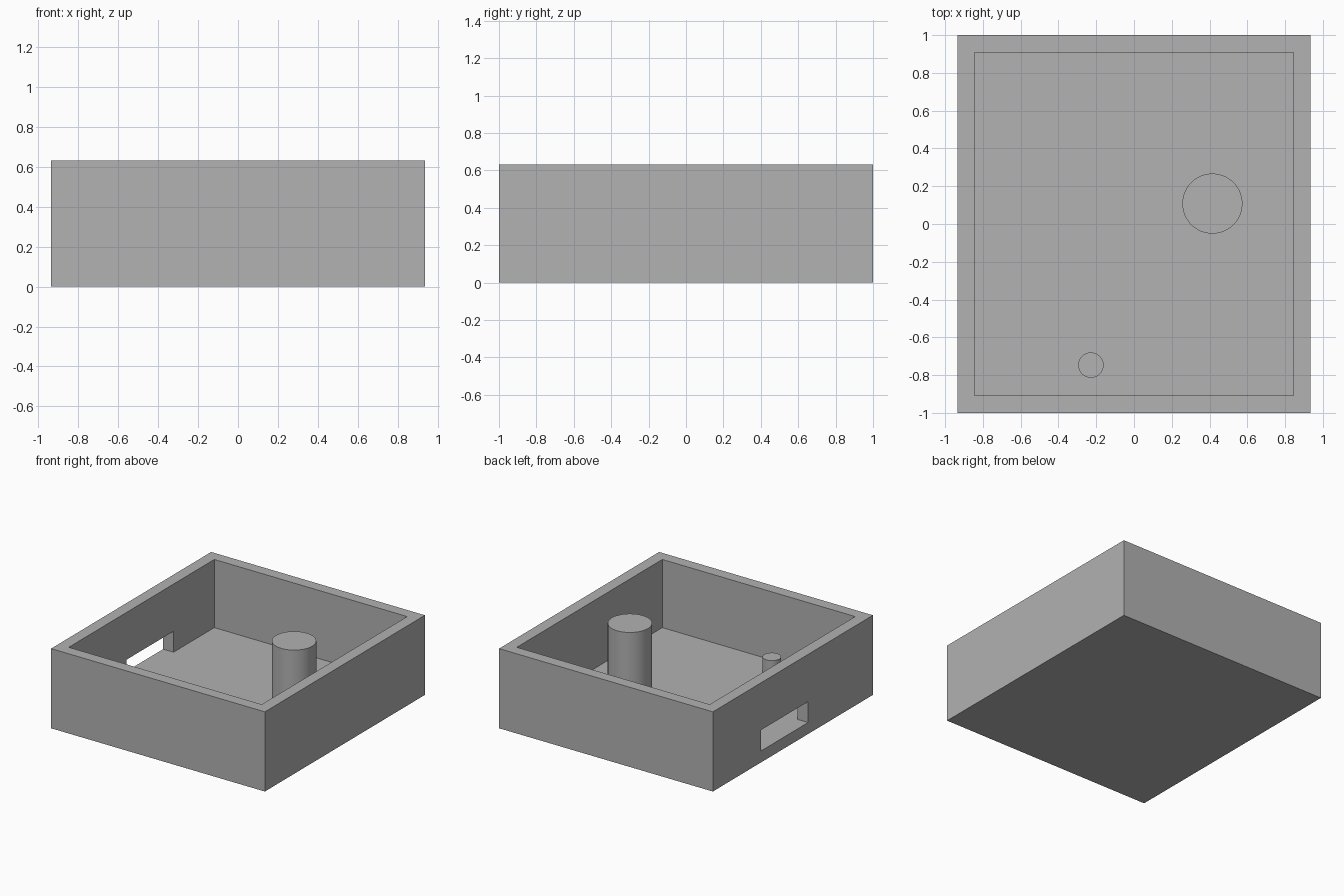
import bpy

cube = bpy.data.objects.get("Cube")
if cube:
    bpy.data.objects.remove(cube, do_unlink=True)

# Overall sizes
HALF_X, HALF_Y, HEIGHT = 0.935, 1.0, 0.63
WALL, FLOOR = 0.091, 0.091

grey = bpy.data.materials.new("plain grey")
grey.use_nodes = True
GREY = (0.445, 0.445, 0.445, 1)
grey.diffuse_color = GREY
for node in grey.node_tree.nodes:
    if node.type == 'BSDF_PRINCIPLED':
        node.inputs["Base Color"].default_value = GREY


def box(name, low, high):
    """Axis-aligned box between two corners."""
    centre = [(a + b) / 2 for a, b in zip(low, high)]
    bpy.ops.mesh.primitive_cube_add(size=1, location=centre)
    ob = bpy.context.object
    ob.name = name
    ob.scale = [b - a for a, b in zip(low, high)]
    bpy.ops.object.transform_apply(location=True, rotation=False, scale=True)
    ob.data.materials.append(grey)
    return ob


def cut(target, cutter):
    """Subtract the cutter from the target, then discard it."""
    cutter.hide_render = True
    mod = target.modifiers.new("cut", 'BOOLEAN')
    mod.operation = 'DIFFERENCE'
    mod.solver = 'EXACT'
    mod.object = cutter
    bpy.context.view_layer.objects.active = target
    bpy.ops.object.modifier_apply(modifier=mod.name)
    bpy.data.objects.remove(cutter, do_unlink=True)


def post(name, x, y, radius, top):
    """Round post standing in the tray, sunk slightly into its floor."""
    bottom = FLOOR - 0.02
    bpy.ops.mesh.primitive_cylinder_add(
        vertices=64, radius=radius, depth=top - bottom,
        location=(x, y, (top + bottom) / 2))
    ob = bpy.context.object
    ob.name = name
    ob.data.materials.append(grey)
    bpy.ops.object.shade_smooth_by_angle()


# Open tray with a hollow interior
tray = box("tray", (-HALF_X, -HALF_Y, 0), (HALF_X, HALF_Y, HEIGHT))
cut(tray, box("cavity_cutter",
              (WALL - HALF_X, WALL - HALF_Y, FLOOR),
              (HALF_X - WALL, HALF_Y - WALL, HEIGHT + 0.2)))

# Slot through one side wall, level with the floor
cut(tray, box("slot_cutter",
              (-HALF_X - 0.1, -0.19, FLOOR),
              (-HALF_X + WALL + 0.1, 0.40, 0.256)))

# Posts
post("large_post", 0.415, 0.108, 0.159, HEIGHT)
post("small_post", -0.228, -0.747, 0.067, 0.21)
